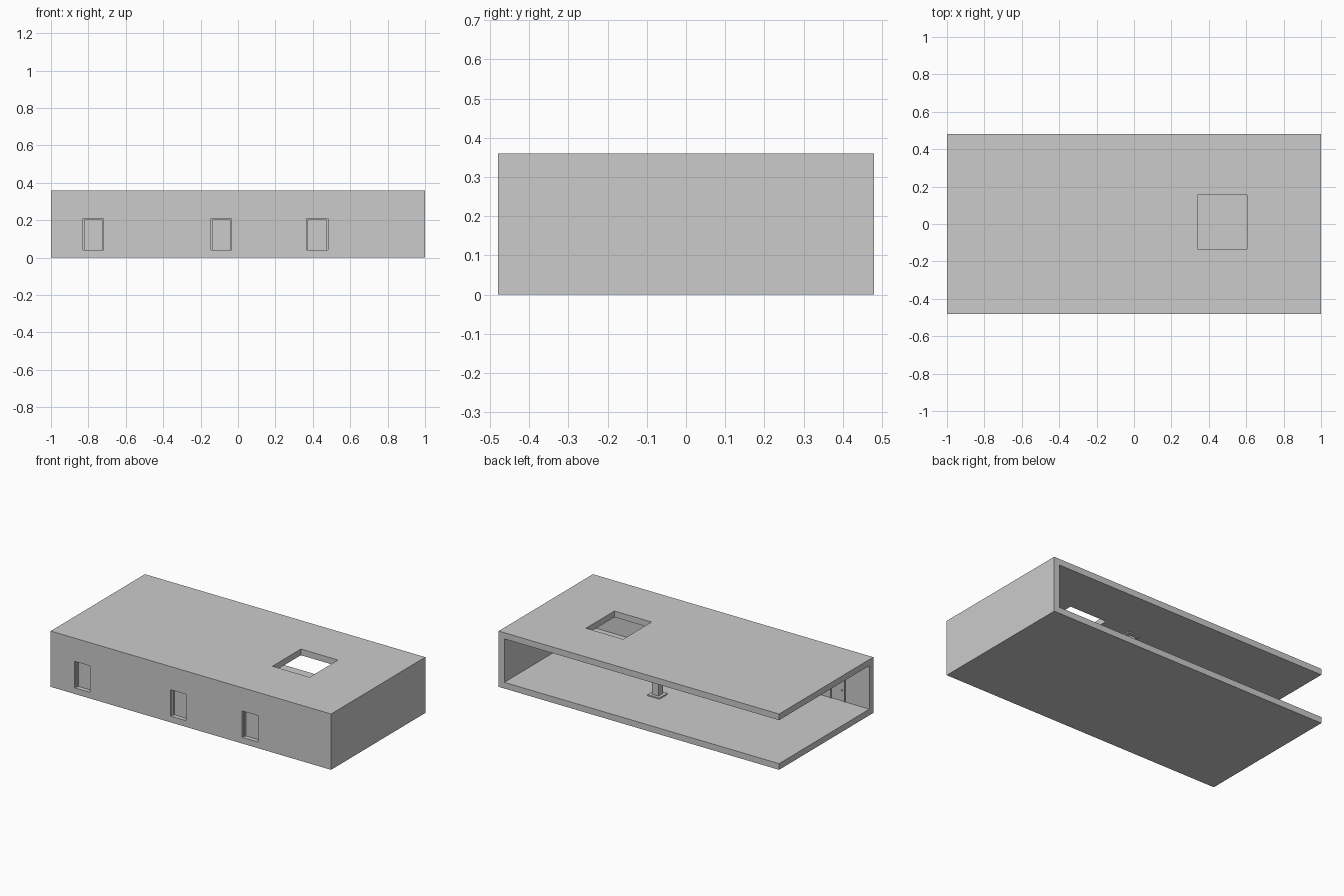
import bpy

if "Cube" in bpy.data.objects:
    bpy.data.objects.remove(bpy.data.objects["Cube"])

L, D, H, T = 1.0, 0.48, 0.36, 0.04   # half length, half depth, height, wall thickness
DOORS = [(-0.83, -0.72), (-0.145, -0.035), (0.365, 0.48)]
DOOR_TOP = 0.21


def box(name, x0, x1, y0, y1, z0, z1):
    bpy.ops.mesh.primitive_cube_add(
        size=1, location=((x0 + x1) / 2, (y0 + y1) / 2, (z0 + z1) / 2))
    ob = bpy.context.object
    ob.name = name
    ob.scale = (x1 - x0, y1 - y0, z1 - z0)
    bpy.ops.object.transform_apply(location=False, rotation=False, scale=True)
    return ob


def cut(target, *bounds):
    cutter = box("cutter", *bounds)
    cutter.hide_render = True
    mod = target.modifiers.new("cut", 'BOOLEAN')
    mod.operation = 'DIFFERENCE'
    mod.solver = 'EXACT'
    mod.object = cutter
    bpy.context.view_layer.objects.active = target
    bpy.ops.object.modifier_apply(modifier=mod.name)
    bpy.data.objects.remove(cutter)


# Building shell: floor, roof, front and right wall; back and left stay open
shell = box("building_shell", -L, L, -D, D, 0, H)
cut(shell, -L - 0.1, L - T, -D + T, D + 0.1, T, H - T)

# Roof opening
cut(shell, 0.34, 0.605, -0.135, 0.155, H - T - 0.05, H + 0.1)

# Doorways with frame, recessed leaf and inside knob
yi = -D + T
for i, (x0, x1) in enumerate(DOORS, 1):
    cut(shell, x0, x1, -D - 0.1, yi + 0.1, T, DOOR_TOP)
    f = 0.008
    box(f"door_jamb_left_{i}", x0, x0 + f, yi - 0.024, yi + 0.006, T, DOOR_TOP)
    box(f"door_jamb_right_{i}", x1 - f, x1, yi - 0.024, yi + 0.006, T, DOOR_TOP)
    box(f"door_head_{i}", x0 + f, x1 - f, yi - 0.024, yi + 0.006, DOOR_TOP - f, DOOR_TOP)
    box(f"door_leaf_{i}", x0 + f, x1 - f, yi - 0.012, yi - 0.002, T, DOOR_TOP - f)
    bpy.ops.mesh.primitive_uv_sphere_add(
        segments=12, ring_count=8, radius=0.004, location=(x0 + 0.025, yi + 0.001, 0.11))
    bpy.context.object.name = f"door_knob_{i}"

# Column with base and cap plates
cx, cy, w, p = 0.125, 0.11, 0.023, 0.042
box("column_base", cx - p, cx + p, cy - p, cy + p, T, T + 0.008)
box("column_shaft", cx - w, cx + w, cy - w, cy + w, T + 0.008, H - T - 0.008)
box("column_cap", cx - p, cx + p, cy - p, cy + p, H - T - 0.008, H - T)
